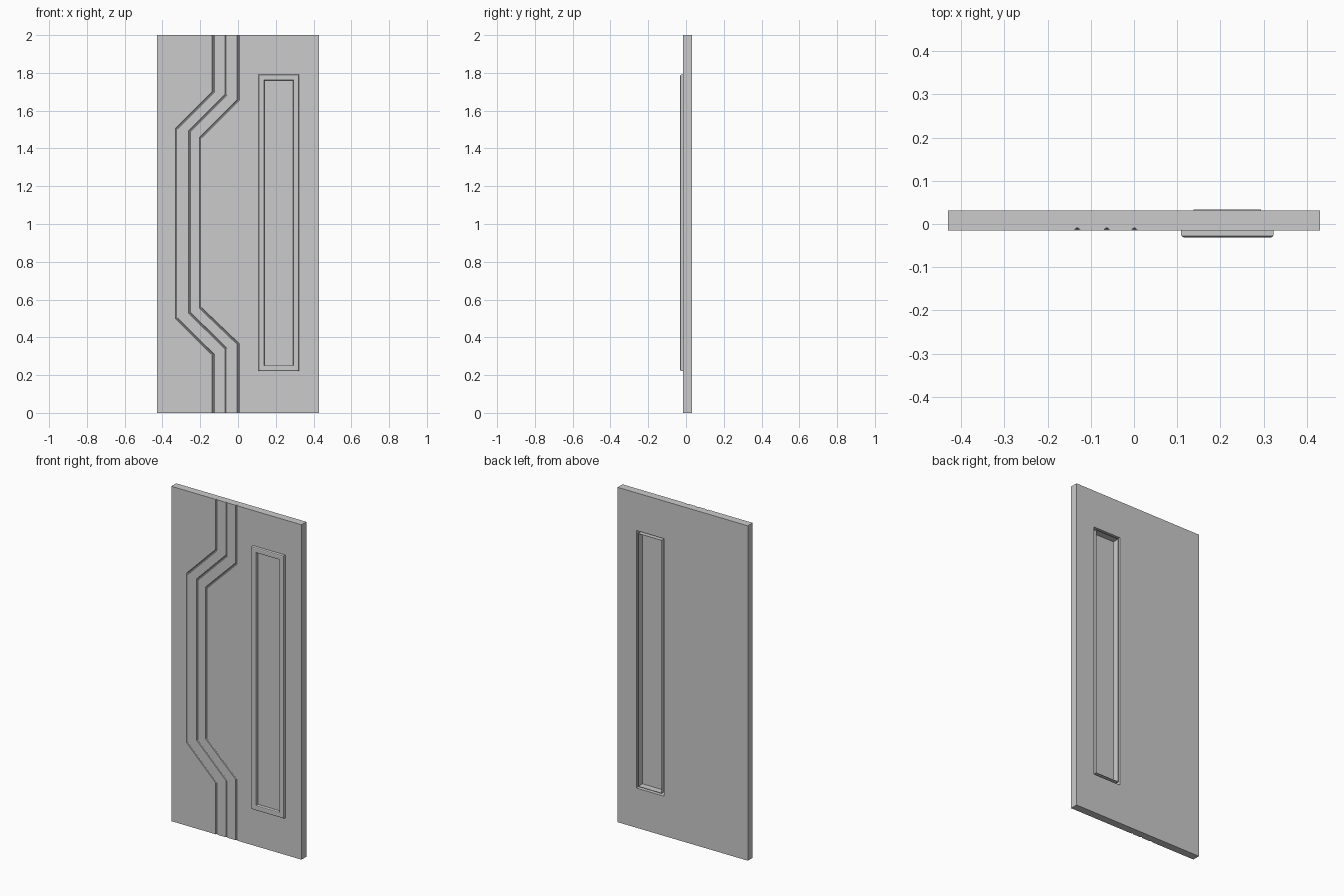
import bpy, bmesh, math
from mathutils import Vector

if "Cube" in bpy.data.objects:
    bpy.data.objects.remove(bpy.data.objects["Cube"])

FRONT, BACK = -0.015, 0.031
WIN = (0.14, 0.292, 0.252, 1.76)      # window opening: x0, x1, z0, z1


def mesh_object(name, bm):
    bmesh.ops.recalc_face_normals(bm, faces=bm.faces[:])
    me = bpy.data.meshes.new(name)
    bm.to_mesh(me)
    bm.free()
    ob = bpy.data.objects.new(name, me)
    bpy.context.collection.objects.link(ob)
    return ob


def box(name, x0, x1, y0, y1, z0, z1):
    bm = bmesh.new()
    bmesh.ops.create_cube(bm, size=1)
    for v in bm.verts:
        v.co = ((x0 + x1) / 2 + v.co.x * (x1 - x0),
                (y0 + y1) / 2 + v.co.y * (y1 - y0),
                (z0 + z1) / 2 + v.co.z * (z1 - z0))
    return mesh_object(name, bm)


def sweep(name, path, profile, closed=False):
    """Sweep an (offset, y) profile along an x-z path with mitred corners."""
    bm = bmesh.new()
    pts = [Vector(p) for p in path]
    n, rings = len(pts), []
    for i, p in enumerate(pts):
        d1 = (p - pts[i - 1]).normalized() if closed or i else None
        d2 = (pts[(i + 1) % n] - p).normalized() if closed or i < n - 1 else None
        d1, d2 = d1 or d2, d2 or d1
        n1, n2 = Vector((d1.y, -d1.x)), Vector((d2.y, -d2.x))
        m = (n1 + n2) / (1 + n1.dot(n2))
        rings.append([bm.verts.new((p.x + m.x * o, y, p.y + m.y * o)) for o, y in profile])
    k = len(profile)
    for i in range(n if closed else n - 1):
        a, b = rings[i], rings[(i + 1) % n]
        for j in range(k):
            bm.faces.new((a[j], a[(j + 1) % k], b[(j + 1) % k], b[j]))
    if not closed:
        bm.faces.new(rings[0])
        bm.faces.new(rings[-1])
    return mesh_object(name, bm)


def cut(target, cutter):
    mod = target.modifiers.new("cut", 'BOOLEAN')
    mod.operation, mod.solver, mod.object = 'DIFFERENCE', 'EXACT', cutter
    bpy.context.view_layer.objects.active = target
    bpy.ops.object.modifier_apply(modifier=mod.name)
    bpy.data.objects.remove(cutter)


# door slab with window hole
slab = box("door_slab", -0.43, 0.43, FRONT, BACK, 0, 2)
x0, x1, z0, z1 = WIN
g = 0.015
cut(slab, box("hole_cutter", x0 - g, x1 + g, -0.1, 0.1, z0 - g, z1 + g))

# three round-bottomed decorative grooves: x at ends, x in middle, four bend heights
r = 0.006
circle = [(r * math.cos(a), FRONT + r * math.sin(a))
          for a in (math.tau * (i + 0.5) / 10 for i in range(10))]
for xe, xm, a, b, c, d in ((-0.131, -0.325, 1.70, 1.505, 0.50, 0.308),
                           (-0.063, -0.257, 1.685, 1.49, 0.53, 0.34),
                           (0.001, -0.198, 1.655, 1.457, 0.555, 0.365)):
    path = [(xe, 2.05), (xe, a), (xm, b), (xm, c), (xe, d), (xe, -0.05)]
    cut(slab, sweep("groove_cutter", path, circle))

# window frame: rounded front moulding with a thin liner through the door
w, f = 0.031, -0.031
profile = [(w, FRONT), (w, f + 0.006), (w - 0.002, f + 0.002), (w - 0.006, f),
           (0.005, f), (0.0015, f + 0.0015), (0, f + 0.005),
           (0, 0.033), (0.002, 0.033), (0.002, FRONT)]
corners = [(x0, z0), (x1, z0), (x1, z1), (x0, z1)]
sweep("window_frame", corners, profile, closed=True)

# window pane
box("window_pane", x0 - 0.001, x1 + 0.001, -0.012, -0.006, z0 - 0.001, z1 + 0.001)
